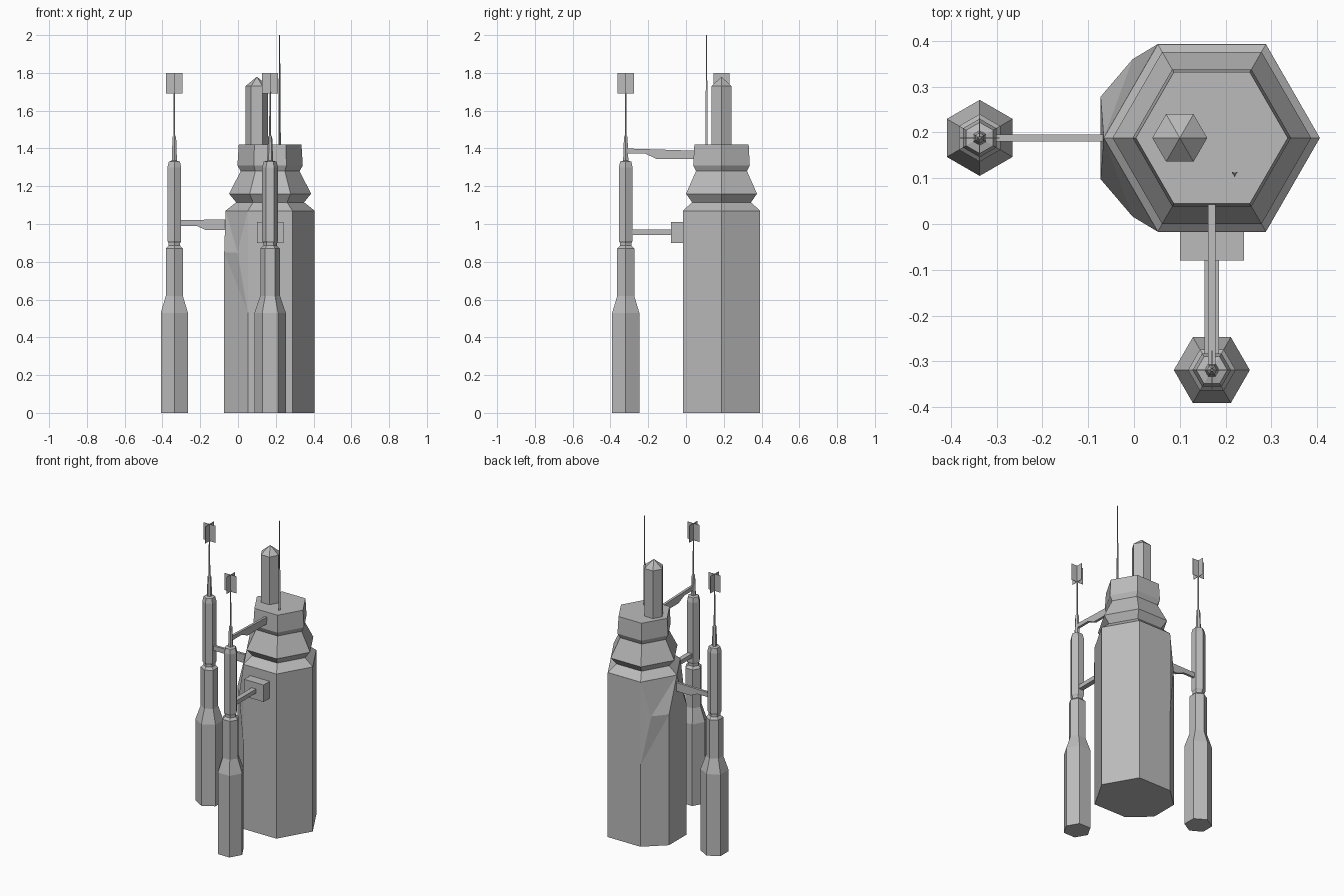
import bpy, bmesh
from math import cos, sin, pi, radians

cube = bpy.data.objects.get("Cube")
if cube:
    bpy.data.objects.remove(cube)

grey = bpy.data.materials.new("plain grey")
grey.use_nodes = True
colour = (0.5, 0.5, 0.5, 1)
grey.diffuse_color = colour
grey.node_tree.nodes["Principled BSDF"].inputs["Base Color"].default_value = colour


def finish(name, bm):
    bmesh.ops.recalc_face_normals(bm, faces=bm.faces[:])
    mesh = bpy.data.meshes.new(name)
    bm.to_mesh(mesh)
    bm.free()
    mesh.materials.append(grey)
    obj = bpy.data.objects.new(name, mesh)
    bpy.context.collection.objects.link(obj)
    return obj


def loft(name, centre, profile, sides=6, turn=0):
    """Stack polygon rings given as (radius, height); radius 0 makes a tip."""
    bm = bmesh.new()
    rings = []
    for r, z in profile:
        angles = [radians(turn) + 2 * pi * i / sides for i in range(sides)]
        rings.append([bm.verts.new((centre[0] + r * cos(a), centre[1] + r * sin(a), z))
                      for a in angles])
    for low, high in zip(rings, rings[1:]):
        for i in range(sides):
            j = (i + 1) % sides
            bm.faces.new((low[i], low[j], high[j], high[i]))
    bm.faces.new(rings[0])
    bm.faces.new(rings[-1])
    bmesh.ops.remove_doubles(bm, verts=bm.verts[:], dist=0.0001)
    return finish(name, bm)


def box(name, low, high):
    bm = bmesh.new()
    bmesh.ops.create_cube(bm, size=1)
    for v in bm.verts:
        v.co = [(a + b) / 2 + c * (b - a) for a, b, c in zip(low, high, v.co)]
    return finish(name, bm)


def bracket(name, outline, place, half):
    """Extrude a side outline; place maps (along, height, across) to a point."""
    bm = bmesh.new()
    sides = [[bm.verts.new(place(a, z, s * half)) for a, z in outline] for s in (-1, 1)]
    for ring in sides:
        bm.faces.new(ring)
    for i in range(len(outline)):
        j = (i + 1) % len(outline)
        bm.faces.new((sides[0][i], sides[0][j], sides[1][j], sides[1][i]))
    return finish(name, bm)


# Main tower: hexagonal block whose lower right side swells into a flat face
TX, TY, R, APO, TOP = 0.17, 0.188, 0.236, 0.205, 1.07
bm = bmesh.new()
tip = bm.verts.new((TX - R, TY, TOP))
east = [bm.verts.new((TX + R, TY, z)) for z in (0, TOP)]
halves = []
for s in (-1, 1):
    def vert(x, y, z):
        return bm.verts.new((x, TY + s * y, z))
    f0, f1 = [vert(TX + R / 2, APO, z) for z in (0, TOP)]
    v0, v1, v2 = [vert(TX - R / 2, APO, z) for z in (0, 0.53, TOP)]
    q0, q1 = [vert(-0.073, 0.09, z) for z in (0, 0.85)]
    p = vert(-0.003, 0.172, 0.85)
    for face in ((east[0], f0, f1, east[1]), (f0, v0, v1, v2, f1), (v1, p, v2),
                 (v0, q0, q1, v1), (v1, q1, p), (p, tip, v2), (p, q1, tip)):
        bm.faces.new(face)
    halves.append((f0, v0, q0, q1, v2, f1))
a, b = halves
bm.faces.new((a[2], b[2], b[3], a[3]))
bm.faces.new((a[3], b[3], tip))
bm.faces.new((east[0], a[0], a[1], a[2], b[2], b[1], b[0]))
bm.faces.new((east[1], a[5], a[4], tip, b[4], b[5]))
finish("tower_body", bm)

# Stepped crown, chimney and mast
loft("tower_crown", (TX, TY), [(R, 1.07), (0.18, 1.115), (0.217, 1.16), (0.156, 1.28),
                               (0.173, 1.31), (0.166, 1.42)])
loft("chimney", (0.1, TY), [(0.06, 1.4), (0.06, 1.73), (0, 1.78)])
loft("mast", (0.22, 0.11), [(0.008, 1.4), (0.003, 2.0)], sides=3, turn=30)

# Side pods with rods and crossed vanes
POD = [(0.083, 0), (0.083, 0.53), (0.052, 0.62), (0.052, 0.87), (0.036, 0.885),
       (0.036, 0.9), (0.042, 0.91), (0.042, 1.3), (0.034, 1.33), (0.016, 1.335),
       (0.011, 1.46), (0.005, 1.47), (0.004, 1.7)]
for label, (x, y), turn in (("right", (-0.337, TY), 30), ("front", (0.17, -0.319), 0)):
    loft(label + "_pod", (x, y), POD, turn=turn)
    for kind, dx, dy in (("wide", 0.043, 0.001), ("deep", 0.001, 0.043)):
        box(f"{label}_{kind}_vane", (x - dx, y - dy, 1.69), (x + dx, y + dy, 1.8))

# Brackets joining pods to tower
bracket("right_bracket", [(-0.31, 1.02), (-0.05, 1.025), (-0.05, 0.968), (-0.17, 0.968),
                          (-0.22, 0.99), (-0.31, 0.99)],
        lambda a, z, w: (a, TY + w, z), 0.008)
bracket("front_upper_bracket", [(-0.325, 1.4), (0.05, 1.388), (0.05, 1.344), (-0.155, 1.344),
                                (-0.215, 1.372), (-0.325, 1.372)],
        lambda a, z, w: (TX + w, a, z), 0.008)
box("front_lower_bracket", (0.154, -0.31, 0.943), (0.186, -0.07, 0.97))
box("bracket_housing", (0.1, -0.08, 0.9), (0.24, 0, 1.01))
